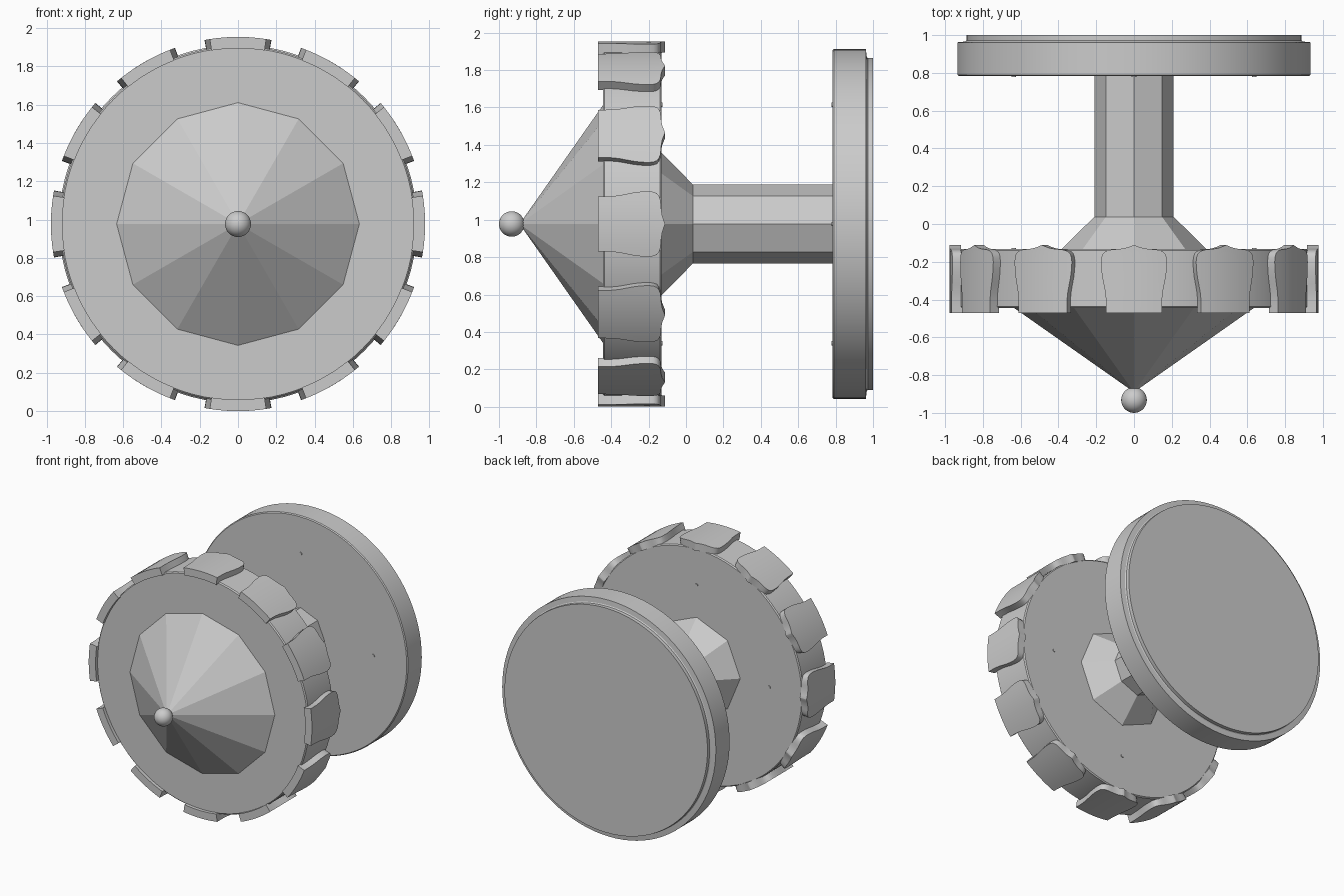
import bpy, bmesh, math

if "Cube" in bpy.data.objects:
    bpy.data.objects.remove(bpy.data.objects["Cube"])

ZC = 0.977  # height of the horizontal axis

grey = bpy.data.materials.new("plain grey")
grey.diffuse_color = (0.6, 0.6, 0.6, 1)
grey.use_nodes = True
grey.node_tree.nodes["Principled BSDF"].inputs["Base Color"].default_value = grey.diffuse_color


def finish(name, bm, smooth):
    bmesh.ops.remove_doubles(bm, verts=bm.verts, dist=1e-5)
    bmesh.ops.recalc_face_normals(bm, faces=bm.faces)
    me = bpy.data.meshes.new(name)
    bm.to_mesh(me)
    bm.free()
    me.materials.append(grey)
    ob = bpy.data.objects.new(name, me)
    bpy.context.collection.objects.link(ob)
    if smooth:
        me.shade_smooth()
        me.set_sharp_from_angle(angle=math.radians(30))
    return ob


def lathe(name, profile, n, smooth, cx=0.0, cz=ZC):
    """Revolve (radius, y) points about an axis parallel to y."""
    bm = bmesh.new()
    rings = []
    for r, y in profile:
        if r == 0:
            rings.append([bm.verts.new((cx, y, cz))] * n)
        else:
            rings.append([bm.verts.new((cx + r * math.cos(2 * math.pi * i / n), y,
                                        cz + r * math.sin(2 * math.pi * i / n)))
                          for i in range(n)])
    for a, b in zip(rings, rings[1:]):
        for i in range(n):
            j = (i + 1) % n
            quad = list(dict.fromkeys((a[i], a[j], b[j], b[i])))
            bm.faces.new(quad)
    return finish(name, bm, smooth)


# Mounting plate with a stepped back
lathe("base_plate", [(0, 0.783), (0.928, 0.783), (0.935, 0.79), (0.935, 0.962),
                     (0.895, 0.966), (0.888, 0.972), (0.888, 1.0), (0, 1.0)], 96, True)

# Octagonal stem with flared end
lathe("stem", [(0, 0.80), (0.21, 0.80), (0.21, 0.038), (0.385, -0.134), (0.385, -0.2),
               (0, -0.2)], 8, False)

# Round head
lathe("head_disc", [(0, -0.132), (0.92, -0.132), (0.928, -0.14), (0.928, -0.437),
                    (0.92, -0.445), (0, -0.445)], 96, True)

# Twelve-sided front cone and its ball tip
lathe("front_cone", [(0, -0.43), (0.634, -0.43), (0.634, -0.445), (0, -0.89)], 12, False)
R = 0.068
lathe("tip_ball", [(R * math.sin(math.pi * k / 16) if 0 < k < 16 else 0,
                    -0.932 - R * math.cos(math.pi * k / 16)) for k in range(17)], 32, True)

# Petals round the head: (y, half width) outline wrapped on a cylinder
OUTLINE = [(-0.471, .148), (-0.44, .148), (-0.40, .149), (-0.36, .153), (-0.32, .161),
           (-0.28, .169), (-0.24, .174), (-0.20, .176), (-0.175, .173), (-0.157, .166),
           (-0.145, .152), (-0.137, .13), (-0.134, .10), (-0.132, .075), (-0.127, .045),
           (-0.119, .02), (-0.112, .001)]
COLS = 8


def petal(bm, centre):
    layers = []
    for rad in (0.917, 0.977):
        grid = []
        for y, w in OUTLINE:
            row = []
            for c in range(COLS + 1):
                t = centre + (2 * c / COLS - 1) * w / 0.977
                row.append(bm.verts.new((rad * math.cos(t), y, ZC + rad * math.sin(t))))
            grid.append(row)
        layers.append(grid)
        for a, b in zip(grid, grid[1:]):
            for c in range(COLS):
                bm.faces.new((a[c], a[c + 1], b[c + 1], b[c]))
    inner, outer = layers
    last = len(OUTLINE) - 1
    for c in range(COLS):          # front and tip edges
        for k in (0, last):
            bm.faces.new((inner[k][c], inner[k][c + 1], outer[k][c + 1], outer[k][c]))
    for k in range(last):          # side edges
        for c in (0, COLS):
            bm.faces.new((inner[k][c], inner[k + 1][c], outer[k + 1][c], outer[k][c]))


bm = bmesh.new()
for i in range(12):
    petal(bm, math.radians(30 * i))
finish("petals", bm, True)

# Small studs on the back of the head and the front of the plate
for label, y0, y1 in (("head", -0.14, -0.126), ("plate", 0.79, 0.777)):
    for i in range(4):
        a = math.pi / 2 * i
        lathe(f"{label}_stud_{i + 1}", [(0.012, y0), (0.012, y1), (0, y1)], 12, False,
              0.637 * math.cos(a), ZC + 0.637 * math.sin(a))
